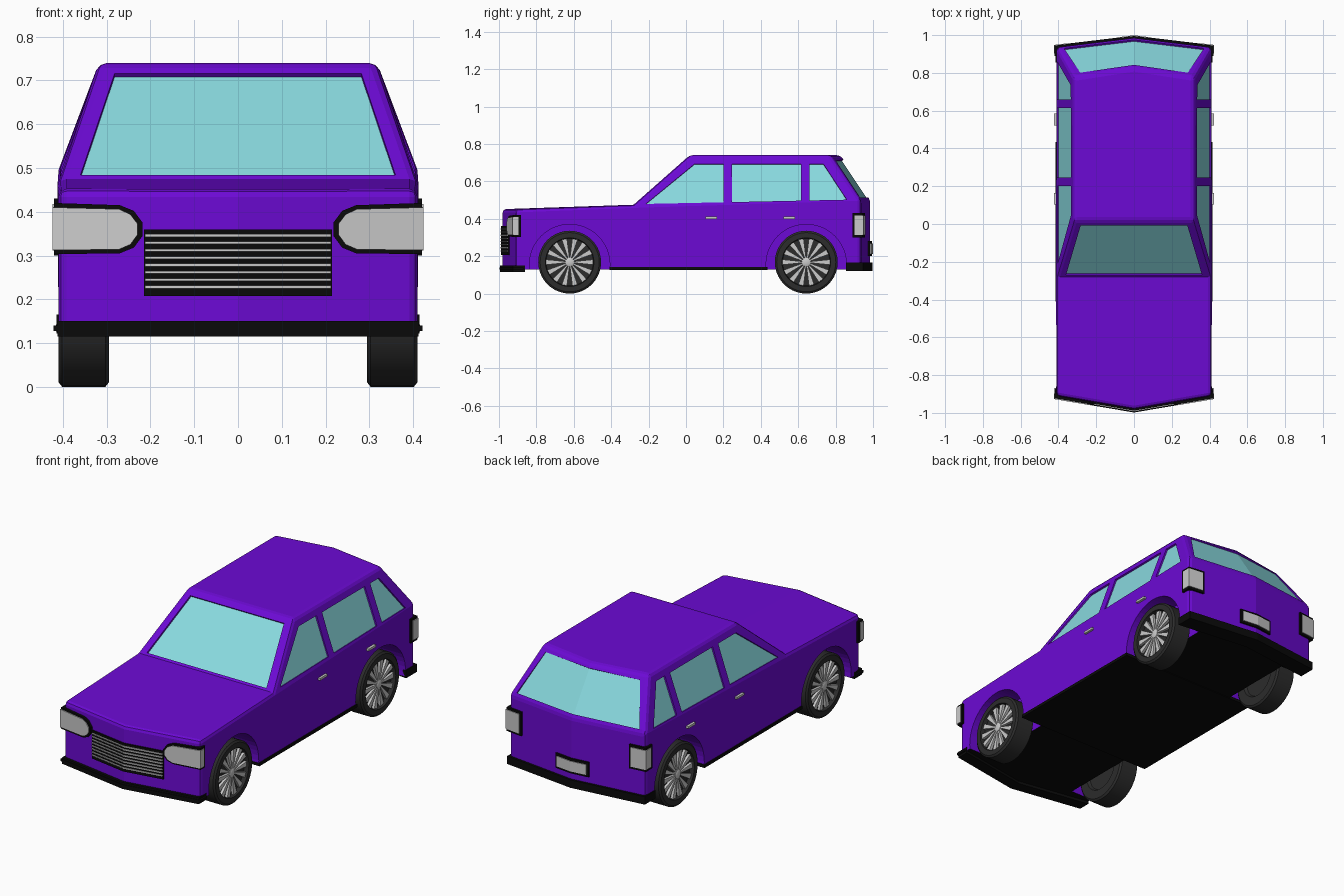
import bpy, bmesh, math
from mathutils import Vector, Matrix

cube = bpy.data.objects.get("Cube")
if cube:
    bpy.data.objects.remove(cube, do_unlink=True)


def material(name, rgb, rough=0.5):
    m = bpy.data.materials.new(name)
    m.use_nodes = True
    m.diffuse_color = (*rgb, 1)
    node = m.node_tree.nodes["Principled BSDF"]
    node.inputs["Base Color"].default_value = (*rgb, 1)
    node.inputs["Roughness"].default_value = rough
    return m


PURPLE = material("purple paint", (0.15, 0.003, 0.66))
GLASS = material("pale teal glass", (0.25, 0.7, 0.74))
BLACK = material("black trim", (0.003, 0.003, 0.003))
RUBBER = material("dark rubber", (0.025, 0.025, 0.025))
SILVER = material("light silver", (0.6, 0.6, 0.6))


def finish(name, bm, mats):
    bmesh.ops.recalc_face_normals(bm, faces=bm.faces[:])
    mesh = bpy.data.meshes.new(name)
    bm.to_mesh(mesh)
    bm.free()
    for m in mats:
        mesh.materials.append(m)
    ob = bpy.data.objects.new(name, mesh)
    bpy.context.collection.objects.link(ob)
    return ob


def add_prism(bm, pts, vec):
    """Closed prism: polygon pts swept along vec."""
    a = [bm.verts.new(p) for p in pts]
    b = [bm.verts.new(Vector(p) + Vector(vec)) for p in pts]
    n = len(pts)
    bm.faces.new(a)
    bm.faces.new(b[::-1])
    for i in range(n):
        bm.faces.new((a[i], b[i], b[(i + 1) % n], a[(i + 1) % n]))


def prism(name, pts, vec, mat):
    bm = bmesh.new()
    add_prism(bm, pts, vec)
    return finish(name, bm, [mat])


def box(name, lo, hi, mat):
    return prism(name, [(lo[0], lo[1], lo[2]), (hi[0], lo[1], lo[2]),
                        (hi[0], hi[1], lo[2]), (lo[0], hi[1], lo[2])],
                 (0, 0, hi[2] - lo[2]), mat)


def end_y(x, end):
    """Surface of the pointed nose (-1) or tail (1)."""
    return -0.98 + 0.17 * abs(x) if end < 0 else 0.985 - 0.12 * abs(x)


def v_strip(name, end, w, z0, z1, out, depth, mat):
    xs = (-w, 0, w)
    pts = [(x, end_y(x, end) + end * out, z0) for x in xs]
    pts += [(x, end_y(x, end) - end * depth, z0) for x in reversed(xs)]
    return prism(name, pts, (0, 0, z1 - z0), mat)


# Body shell: bottom, belt and roof outlines of one half, then mirrored
bm = bmesh.new()
bottom = [(0, -.98, .13), (.41, -.91, .13), (.41, -.28, .13), (.41, .935, .13), (0, .985, .13)]
belt = [(0, -.98, .452), (.41, -.91, .452), (.41, -.28, .475), (.41, .935, .5), (0, .985, .5)]
cowl = (0, -.28, .475)
roof = [(0, .02, .74), (.318, .02, .74), (.318, .775, .74), (0, .825, .74)]
quads = [(bottom[i], bottom[i + 1], belt[i + 1], belt[i]) for i in range(4)]
quads += [(belt[0], belt[1], belt[2], cowl), (cowl, belt[2], roof[1], roof[0]),
          (belt[2], belt[3], roof[2], roof[1]), (belt[3], belt[4], roof[3], roof[2]),
          tuple(roof), tuple(bottom)]
for s in (1, -1):
    for q in quads:
        bm.faces.new([bm.verts.new((s * x, y, z)) for x, y, z in q])
bmesh.ops.remove_doubles(bm, verts=bm.verts[:], dist=1e-4)
bmesh.ops.recalc_face_normals(bm, faces=bm.faces[:])
sharp = [e for e in bm.edges if len(e.link_faces) == 2
         and e.calc_face_angle_signed() > 0.5 and max(v.co.z for v in e.verts) > 0.2]
bmesh.ops.bevel(bm, geom=sharp, offset=0.018, segments=2, profile=0.5, affect='EDGES')
for f in bm.faces:
    f.normal_update()
    if f.normal.z < -0.9:
        f.material_index = 2
body = finish("body_shell", bm, [PURPLE, GLASS, BLACK])

# Cutters: recessed windows with a glass floor, and wheel arches
cut = bmesh.new()


def window(pts, normal, caps=None):
    n = Vector(normal).normalized()
    inner = [cut.verts.new(Vector(p) - n * 0.01) for p in pts]
    outer = [cut.verts.new(Vector(p) + n * 0.04) for p in pts]
    k = len(pts)
    for cap in caps or [range(k)]:
        cut.faces.new([inner[i] for i in cap]).material_index = 1
        cut.faces.new([outer[i] for i in reversed(cap)])
    for i in range(k):
        j = (i + 1) % k
        cut.faces.new((inner[i], inner[j], outer[j], outer[i]))


def side_point(s, y, z):
    zb = 0.475 + 0.0206 * (y + 0.28)
    z = zb + 0.004 if z is None else z
    return (s * (0.41 - 0.092 * (z - zb) / (0.74 - zb)), y, z)


TOP = 0.693
side_windows = [[(-.215, None), (.045, TOP), (.2, TOP), (.2, None)],
                [(.247, None), (.247, TOP), (.615, TOP), (.615, None)],
                [(.66, None), (.66, TOP), (.735, TOP), (.86, None)]]
AXLES = {"front": -0.622, "rear": 0.643}
for s in (1, -1):
    for pts in side_windows:
        window([side_point(s, *p) for p in pts], (s * 0.94, 0, 0.34))
    for y in AXLES.values():
        bmesh.ops.create_cone(cut, cap_ends=True, segments=48, radius1=.215, radius2=.215, depth=.22,
                              matrix=Matrix.Translation((s * .39, y, .155)) @ Matrix.Rotation(math.pi / 2, 4, 'Y'))

window([(x, -.28 + (z - .475) * .3 / .265, z)
        for x, z in ((-.36, .484), (.36, .484), (.282, .716), (-.282, .716))], (0, -.66, .75))


def rear_point(x, z):
    return (x, end_y(x, 1) - (z - .5) * .16 / .24, z)


window([rear_point(*p) for p in ((-.285, .715), (0, .715), (.285, .715),
                                 (.37, .515), (0, .515), (-.37, .515))],
       (0, .83, .55), [(0, 1, 4, 5), (1, 2, 3, 4)])
cutter = finish("body_cutter", cut, [PURPLE, GLASS, BLACK])
cutter.hide_render = True
mod = body.modifiers.new("openings", 'BOOLEAN')
mod.operation = 'DIFFERENCE'
mod.solver = 'EXACT'
mod.object = cutter
bpy.context.view_layer.objects.active = body
bpy.ops.object.modifier_apply(modifier=mod.name)
bpy.data.objects.remove(cutter, do_unlink=True)

# Sill and bumpers
box("sill", (-.416, -.41, .126), (.416, .435, .142), BLACK)
v_strip("front_bumper", -1, .412, .115, .15, .015, .05, BLACK)
v_strip("front_bumper_lip", -1, .422, .128, .14, .018, .04, BLACK)
v_strip("rear_bumper", 1, .415, .122, .165, .012, .08, BLACK)

# Grille with bars, and number plate
v_strip("grille", -1, .215, .207, .36, .008, .02, BLACK)
for i in range(8):
    z = .225 + i * .0168
    v_strip(f"grille_bar_{i + 1}", -1, .213, z, z + .006, .013, .01, SILVER)
v_strip("plate_frame", 1, .1, .2, .28, .01, .02, BLACK)
v_strip("plate", 1, .088, .212, .268, .014, .01, SILVER)

# Lamps wrap around the corners
head = [(.42, .303), (.27, .305), (.238, .318), (.218, .345), (.218, .375), (.238, .402), (.27, .415), (.42, .42)]
lens = [(.424, .312), (.272, .314), (.246, .325), (.23, .347), (.23, .373), (.246, .394), (.272, .406), (.424, .41)]
tail = [(.42, .3), (.325, .3), (.325, .43), (.42, .43)]
tail_lens = [(.424, .312), (.337, .312), (.337, .418), (.424, .418)]
for s, side in ((1, "left"), (-1, "right")):
    for part, end, prof, out, depth, mat in (
            ("headlight_frame", -1, head, .014, .04, BLACK), ("headlight_lens", -1, lens, .019, .031, SILVER),
            ("tail_light_frame", 1, tail, .01, .055, BLACK), ("tail_light_lens", 1, tail_lens, .014, .047, SILVER)):
        prism(f"{side}_{part}", [(s * x, end_y(x, end) + end * out, z) for x, z in prof],
              (0, -end * depth, 0), mat)
    # Door handles
    for row, y in (("front", .103), ("rear", .522)):
        box(f"{side}_{row}_handle", (s * .4, y, .399), (s * .424, y + .062, .411), SILVER)


def lathe(name, profile, centre, mat, seg=40):
    bm = bmesh.new()
    rings = []
    for i in range(seg):
        a = math.tau * i / seg
        rings.append([bm.verts.new((x, centre[0] + r * math.cos(a), centre[1] + r * math.sin(a)))
                      for x, r in profile])
    for i in range(seg):
        p, q = rings[i], rings[(i + 1) % seg]
        for k in range(len(profile) - 1):
            bm.faces.new((p[k], p[k + 1], q[k + 1], q[k]))
    bmesh.ops.remove_doubles(bm, verts=bm.verts[:], dist=1e-5)
    ob = finish(name, bm, [mat])
    bpy.ops.object.select_all(action='DESELECT')
    ob.select_set(True)
    bpy.context.view_layer.objects.active = ob
    bpy.ops.object.shade_smooth_by_angle(angle=math.radians(35))
    return ob


# Wheels: tyre, hub and tapered spokes
tyre = [(.31, 0), (.31, .1), (.295, .11), (.295, .158), (.303, .168), (.402, .168),
        (.41, .158), (.41, .13), (.386, .126), (.386, 0)]
hub = [(.38, .024), (.402, .024), (.406, .016), (.406, 0)]
SPOKES = 14
for s, side in ((1, "left"), (-1, "right")):
    for row, y in AXLES.items():
        c = (y, .168)
        lathe(f"{side}_{row}_tyre", [(s * x, r) for x, r in tyre], c, RUBBER)
        lathe(f"{side}_{row}_hub", [(s * x, r) for x, r in hub], c, SILVER, 20)
        bm = bmesh.new()
        for i in range(SPOKES):
            a = math.tau * i / SPOKES
            u, v = (math.cos(a), math.sin(a)), (-math.sin(a), math.cos(a))
            add_prism(bm, [(s * .38, c[0] + r * u[0] + w * v[0], c[1] + r * u[1] + w * v[1])
                           for r, w in ((.015, -.003), (.126, -.014), (.126, .014), (.015, .003))],
                      (s * .02, 0, 0))
        finish(f"{side}_{row}_spokes", bm, [SILVER])
